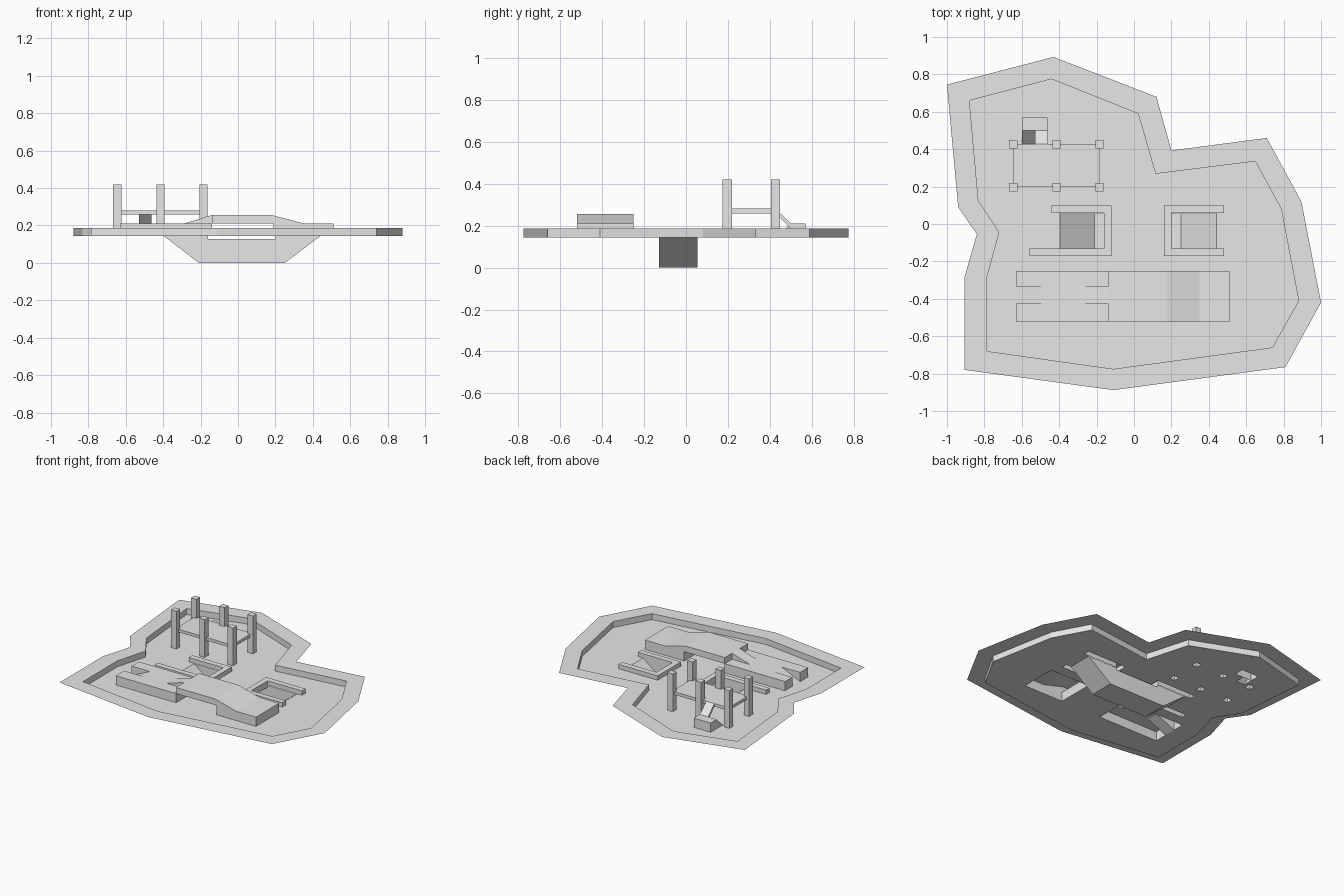
import bpy, bmesh

if "Cube" in bpy.data.objects:
    bpy.data.objects.remove(bpy.data.objects["Cube"])

FLOOR, RIM = 0.143, 0.187

grey = bpy.data.materials.new("light_grey")
grey.diffuse_color = (0.8, 0.8, 0.8, 1)
grey.use_nodes = True
grey.node_tree.nodes["Principled BSDF"].inputs["Base Color"].default_value = grey.diffuse_color


def finish(name, bm):
    bmesh.ops.remove_doubles(bm, verts=bm.verts[:], dist=0.0005)
    mesh = bpy.data.meshes.new(name)
    bm.to_mesh(mesh)
    bm.free()
    mesh.materials.append(grey)
    obj = bpy.data.objects.new(name, mesh)
    bpy.context.scene.collection.objects.link(obj)
    return obj


def face(bm, pts, flip=False):
    pts = list(reversed(pts)) if flip else pts
    return bm.faces.new([bm.verts.new(p) for p in pts])


def sweep_y(bm, profile, y0, y1):
    """Strip of quads following an x,z profile from y0 to y1."""
    for (xa, za), (xb, zb) in zip(profile, profile[1:]):
        face(bm, [(xa, y0, za), (xb, y0, zb), (xb, y1, zb), (xa, y1, za)])


def wall_y(bm, poly, y, flip=False):
    """Flat x,z polygon at y, facing -y unless flipped."""
    face(bm, [(x, y, z) for x, z in poly], flip)


def prism(name, poly, z0, z1, bottom=False):
    """Counter-clockwise outline raised from z0 to z1, hollow by default."""
    bm = bmesh.new()
    for a, b in zip(poly, poly[1:] + poly[:1]):
        face(bm, [(*a, z0), (*b, z0), (*b, z1), (*a, z1)])
    face(bm, [(*p, z1) for p in poly])
    if bottom:
        face(bm, [(*p, z0) for p in poly], True)
    return finish(name, bm)


def rect(x0, x1, y0, y1):
    return [(x0, y0), (x1, y0), (x1, y1), (x0, y1)]


# Basin outlines
outer = [(-1, .745), (-.43, .893), (.12, .68), (.2, .393), (.71, .46), (.895, .12), (1, -.42),
         (.81, -.765), (-.11, -.888), (-.905, -.78), (-.905, -.28), (-.84, -.055), (-.94, .09)]
inner = [(-.88, .66), (-.44, .775), (.022, .59), (.115, .268), (.648, .335), (.787, .08), (.88, -.41),
         (.74, -.66), (-.11, -.775), (-.785, -.68), (-.785, -.28), (-.72, -.045), (-.832, .125)]

# Openings in the floor below the hollow parts
posts = [(x, y) for x in (-.645, -.415, -.185) for y in (.197, .427)]
P = 0.022
post_rects = [rect(x - P, x + P, y - P, y + P) for x, y in posts]
left_hole = [(-.56, -.17), (-.12, -.17), (-.12, .10), (-.44, .10),
             (-.44, .058), (-.395, .058), (-.395, -.13), (-.56, -.13)]
right_hole = [(.16, -.17), (.48, -.17), (.48, -.13), (.44, -.13),
              (.44, .058), (.48, .058), (.48, .10), (.16, .10)]
stair_hole = [(-.60, .43), (-.53, .43), (-.53, .50), (-.463, .50), (-.463, .57), (-.60, .57)]
holes = post_rects + [left_hole, right_hole, stair_hole,
                      rect(-.63, -.14, -.52, -.25), rect(.19, .51, -.52, -.25)]

# Basin floor, wall and flat rim
bm = bmesh.new()
edges = []
for loop in [inner] + holes:
    vs = [bm.verts.new((x, y, FLOOR)) for x, y in loop]
    edges += [bm.edges.new((a, b)) for a, b in zip(vs, vs[1:] + vs[:1])]
bmesh.ops.triangle_fill(bm, edges=edges, use_beauty=True, normal=(0, 0, 1))
n = len(inner)
for i in range(n):
    j = (i + 1) % n
    a, b, c, d = inner[i], inner[j], outer[j], outer[i]
    face(bm, [(*a, RIM), (*b, RIM), (*b, FLOOR), (*a, FLOOR)], True)
    face(bm, [(*a, RIM), (*b, RIM), (*c, RIM), (*d, RIM)])
bm.normal_update()
for f in bm.faces:
    if f.normal.z < -0.5:
        f.normal_flip()
finish("basin", bm)

# Underpass sunk below the floor
bm = bmesh.new()
ramp = [(-.395, FLOOR), (-.21, 0), (.25, 0), (.44, FLOOR)]
roof = [(.20, FLOOR), (.20, .127), (-.16, .127), (-.16, FLOOR)]
sweep_y(bm, ramp, -.13, .055)
sweep_y(bm, roof, -.13, .055)
wall_y(bm, ramp + roof, -.13, True)
wall_y(bm, ramp + roof, .055)
finish("underpass", bm)

# Parapets around both underpass mouths
prism("left_parapet", left_hole[:5] + [(-.16, .058), (-.16, -.13), (-.56, -.13)], FLOOR, .175)
prism("right_parapet", right_hole[:3] + [(.20, -.13), (.20, .058)] + right_hole[5:], FLOOR, .175)

# Bridge: side shoulders, centre ramps, raised span and exit
Y0, YA, YB, Y1 = -.52, -.425, -.335, -.25
LOW, HIGH = .211, .256
bm = bmesh.new()
for a, b in ((Y0, YA), (YB, Y1)):
    sweep_y(bm, [(-.63, FLOOR), (-.63, LOW), (-.14, LOW), (-.14, HIGH)], a, b)
sweep_y(bm, [(-.63, FLOOR), (-.48, LOW), (-.285, LOW), (-.14, HIGH)], YA, YB)
sweep_y(bm, [(-.14, HIGH), (.18, HIGH), (.35, LOW), (.51, LOW), (.51, FLOOR)], Y0, Y1)
sweep_y(bm, [(.19, FLOOR), (.19, LOW), (-.14, LOW), (-.14, FLOOR)], Y0, Y1)
entry = [(-.63, FLOOR), (-.48, LOW), (-.63, LOW)]
climb = [(-.285, LOW), (-.14, LOW), (-.14, HIGH)]
for y, flip in ((YA, True), (YB, False)):
    wall_y(bm, entry, y, flip)
    wall_y(bm, climb, y, not flip)
side = [(-.63, FLOOR), (-.14, FLOOR), (-.14, LOW), (-.63, LOW)]
span = [(-.14, LOW), (.19, LOW), (.19, FLOOR), (.51, FLOOR), (.51, LOW),
        (.35, LOW), (.18, HIGH), (-.14, HIGH)]
for y, flip in ((Y0, False), (Y1, True)):
    wall_y(bm, side, y, flip)
    wall_y(bm, span, y, flip)
finish("bridge", bm)

# Raised platform on six posts
for i, r in enumerate(post_rects):
    prism(f"platform_post_{i + 1}", r, FLOOR, .42)
prism("platform_deck", rect(-.645, -.185, .197, .427), .259, .281, True)

# Switchback stair: landing, lower flight, upper flight
prism("stair_landing", rect(-.60, -.463, .50, .57), FLOOR, .211)


def flight(name, x0, x1, profile):
    """Counter-clockwise y,z profile (seen from +x) carried from x0 to x1."""
    bm = bmesh.new()
    for (ya, za), (yb, zb) in zip(profile, profile[1:] + profile[:1]):
        if za == zb == FLOOR:
            continue
        face(bm, [(x1, ya, za), (x0, ya, za), (x0, yb, zb), (x1, yb, zb)])
    face(bm, [(x1, y, z) for y, z in profile])
    face(bm, [(x0, y, z) for y, z in profile], True)
    finish(name, bm)


flight("lower_flight", -.60, -.53, [(.43, FLOOR), (.50, FLOOR), (.50, .211)])
flight("upper_flight", -.53, -.463, [(.427, .259), (.50, .185), (.50, .211), (.427, .281)])
